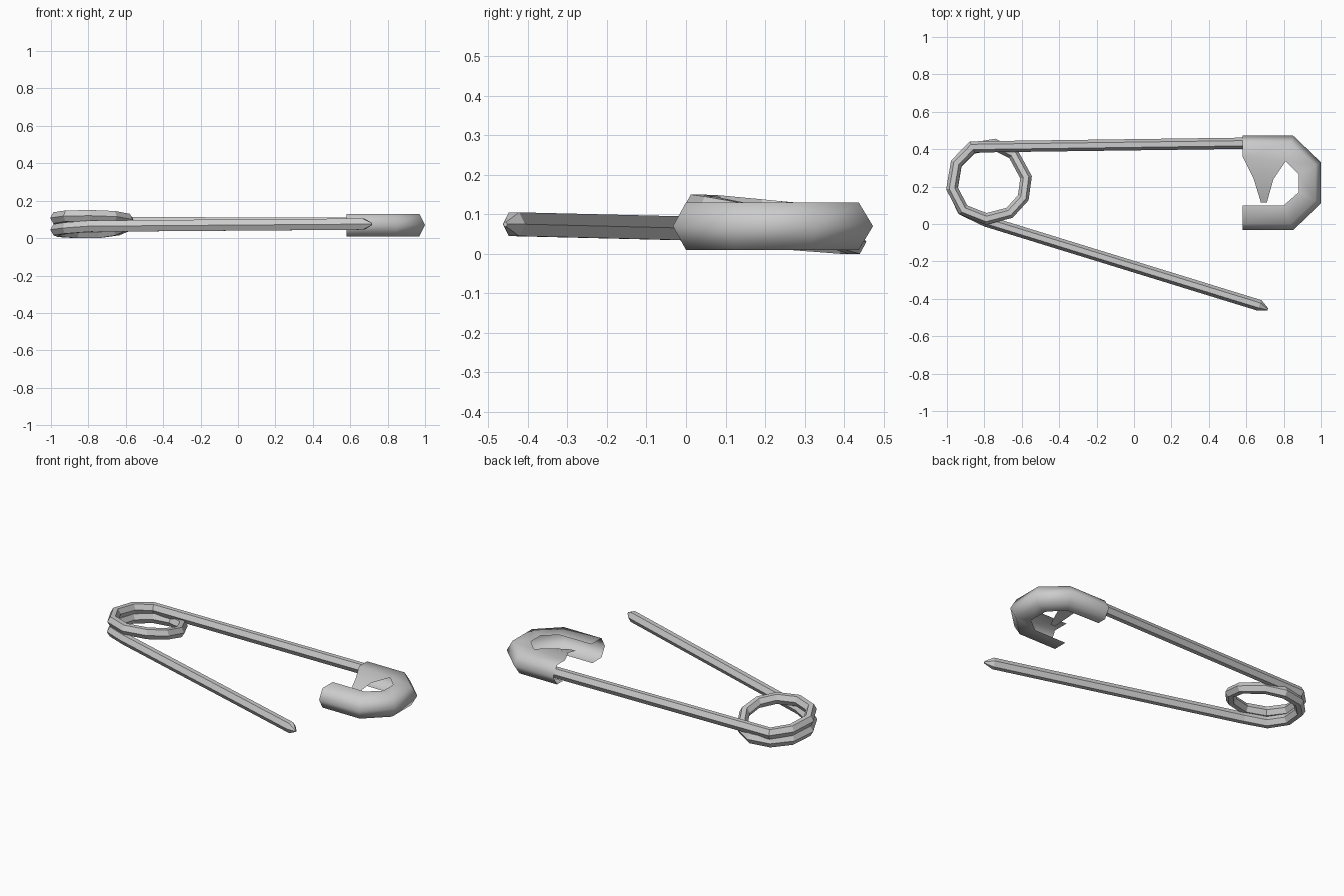
import bpy, bmesh
from mathutils import Vector

if "Cube" in bpy.data.objects:
    bpy.data.objects.remove(bpy.data.objects["Cube"])


def make_object(name, bm):
    bmesh.ops.recalc_face_normals(bm, faces=bm.faces)
    mesh = bpy.data.meshes.new(name)
    bm.to_mesh(mesh)
    bm.free()
    ob = bpy.data.objects.new(name, mesh)
    bpy.context.collection.objects.link(ob)
    return ob


def bridge(bm, a, b, closed=False):
    n = len(a)
    for i in range(n if closed else n - 1):
        j = (i + 1) % n
        bm.faces.new((a[i], a[j], b[j], b[i]))


# Wire: six-sided section swept along back arm, coil and pin arm
SECTION = [(0.03, 0), (0.014, 0.03), (-0.014, 0.03),
           (-0.03, 0), (-0.014, -0.03), (0.014, -0.03)]
PATH = [(0.60, 0.432, 0.08), (-0.865, 0.412, 0.083), (-0.95, 0.325, 0.095),
        (-0.973, 0.19, 0.108), (-0.912, 0.075, 0.118), (-0.79, 0.027, 0.12),
        (-0.665, 0.06, 0.115), (-0.592, 0.14, 0.10), (-0.577, 0.25, 0.075),
        (-0.645, 0.375, 0.045), (-0.745, 0.425, 0.03), (-0.865, 0.405, 0.03),
        (-0.95, 0.32, 0.036), (-0.972, 0.19, 0.045), (-0.915, 0.075, 0.054),
        (-0.79, 0.015, 0.064), (0.67, -0.435, 0.075), (0.715, -0.457, 0.075)]
bm = bmesh.new()
pts = [Vector(p) for p in PATH]
previous = None
for i, p in enumerate(pts):
    d_in = (p - pts[max(i - 1, 0)]).xy
    d_out = (pts[min(i + 1, len(pts) - 1)] - p).xy
    d_in = (d_in if d_in.length else d_out).normalized()
    d_out = (d_out if d_out.length else d_in).normalized()
    t = (d_in + d_out).normalized()
    side = Vector((-t.y, t.x, 0)) / max(t.dot(d_out), 0.7)
    size = 0.2 if i == len(pts) - 1 else 1
    ring = [bm.verts.new(p + side * u * size + Vector((0, 0, v * size)))
            for u, v in SECTION]
    if previous:
        bridge(bm, previous, ring, closed=True)
    else:
        bm.faces.new(ring)
    previous = ring
bm.faces.new(previous)
make_object("spring_wire", bm)

# Clasp: folded sheet hook, open on the inside
LOOPS = [
    (0.13, [(0.58, 0.36), (0.81, 0.335), (0.88, 0.265), (0.88, 0.17), (0.80, 0.10), (0.58, 0.10)]),
    (0.13, [(0.58, 0.437), (0.838, 0.437), (0.97, 0.315), (0.97, 0.125), (0.838, 0.0), (0.58, 0.0)]),
    (0.07, [(0.58, 0.473), (0.85, 0.473), (1.0, 0.33), (1.0, 0.11), (0.85, -0.033), (0.58, -0.033)]),
    (0.01, [(0.58, 0.437), (0.838, 0.437), (0.97, 0.315), (0.97, 0.125), (0.838, 0.0), (0.58, 0.0)]),
    (0.01, [(0.58, 0.38), (0.81, 0.375), (0.89, 0.285), (0.89, 0.16), (0.80, 0.09), (0.58, 0.09)]),
]
bm = bmesh.new()
rows = [[bm.verts.new((x, y, z)) for x, y in loop] for z, loop in LOOPS]
for a, b in zip(rows, rows[1:]):
    bridge(bm, a, b)
# Tongue: narrowing tab bent down from the back flap
edge = rows[0][:2]
for x0, x1, y, z in [(0.64, 0.745, 0.24, 0.115), (0.678, 0.71, 0.115, 0.07)]:
    tab = [bm.verts.new((x0, y, z)), bm.verts.new((x1, y, z))]
    bridge(bm, edge, tab)
    edge = tab
clasp = make_object("clasp", bm)
bpy.context.view_layer.objects.active = clasp
clasp.select_set(True)
bpy.ops.object.shade_smooth()
